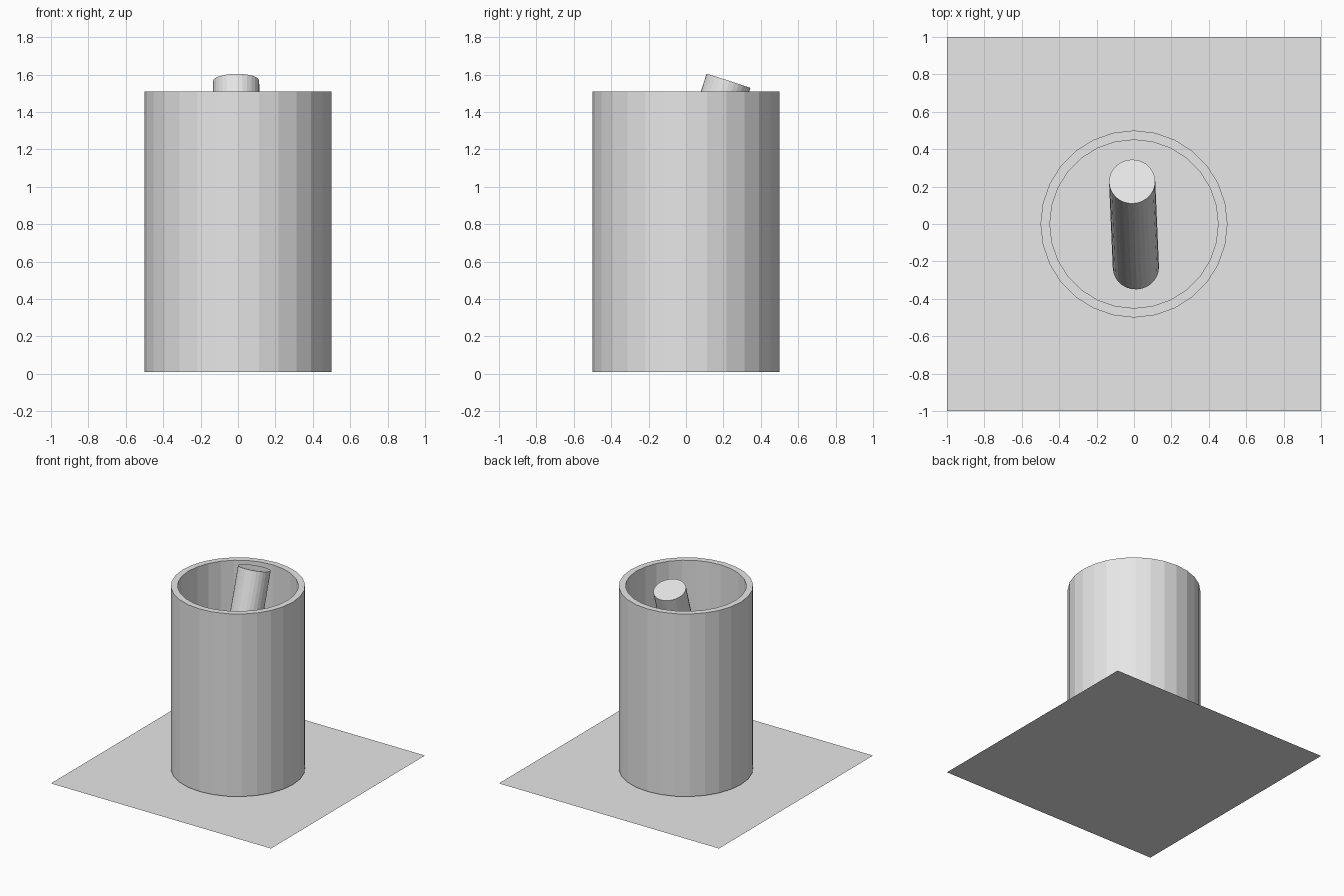
import bpy
import bmesh
import math
from mathutils import Vector

if "Cube" in bpy.data.objects:
    bpy.data.objects.remove(bpy.data.objects["Cube"], do_unlink=True)

SIDES = 28

grey = bpy.data.materials.new("plain grey")
grey.use_nodes = True
colour = (0.8, 0.8, 0.8, 1)
grey.diffuse_color = colour
grey.node_tree.nodes["Principled BSDF"].inputs["Base Color"].default_value = colour


def add_object(name, bm):
    mesh = bpy.data.meshes.new(name)
    bm.to_mesh(mesh)
    bm.free()
    mesh.materials.append(grey)
    obj = bpy.data.objects.new(name, mesh)
    bpy.context.collection.objects.link(obj)
    return obj


def cylinder(radius, depth):
    bm = bmesh.new()
    bmesh.ops.create_cone(bm, cap_ends=True, segments=SIDES,
                          radius1=radius, radius2=radius, depth=depth)
    return bm


# Flat ground sheet
bm = bmesh.new()
bmesh.ops.create_grid(bm, x_segments=1, y_segments=1, size=1)
add_object("ground_sheet", bm)

# Open cup: inset the top cap for the rim, then push the inner cap down
height, wall, base = 1.5, 0.05, 0.01
bm = cylinder(0.5, height)
cap = max(bm.faces, key=lambda f: f.calc_center_median().z)
bmesh.ops.inset_region(bm, faces=[cap], thickness=wall)
walls = bmesh.ops.extrude_discrete_faces(bm, faces=[cap])
floor = walls["faces"][0]
bmesh.ops.translate(bm, verts=floor.verts, vec=(0, 0, wall - height))
bmesh.ops.recalc_face_normals(bm, faces=bm.faces)
cup = add_object("cup", bm)
cup.location.z = base + height / 2

# Rod leaning towards the back inside the cup
bottom = Vector((0.01, -0.232, 0.138))
top = Vector((-0.01, 0.227, 1.566))
axis = top - bottom
rod = add_object("leaning_rod", cylinder(0.1235, axis.length))
rod.location = (bottom + top) / 2
rod.rotation_mode = "QUATERNION"
rod.rotation_quaternion = axis.to_track_quat("Z", "Y")
